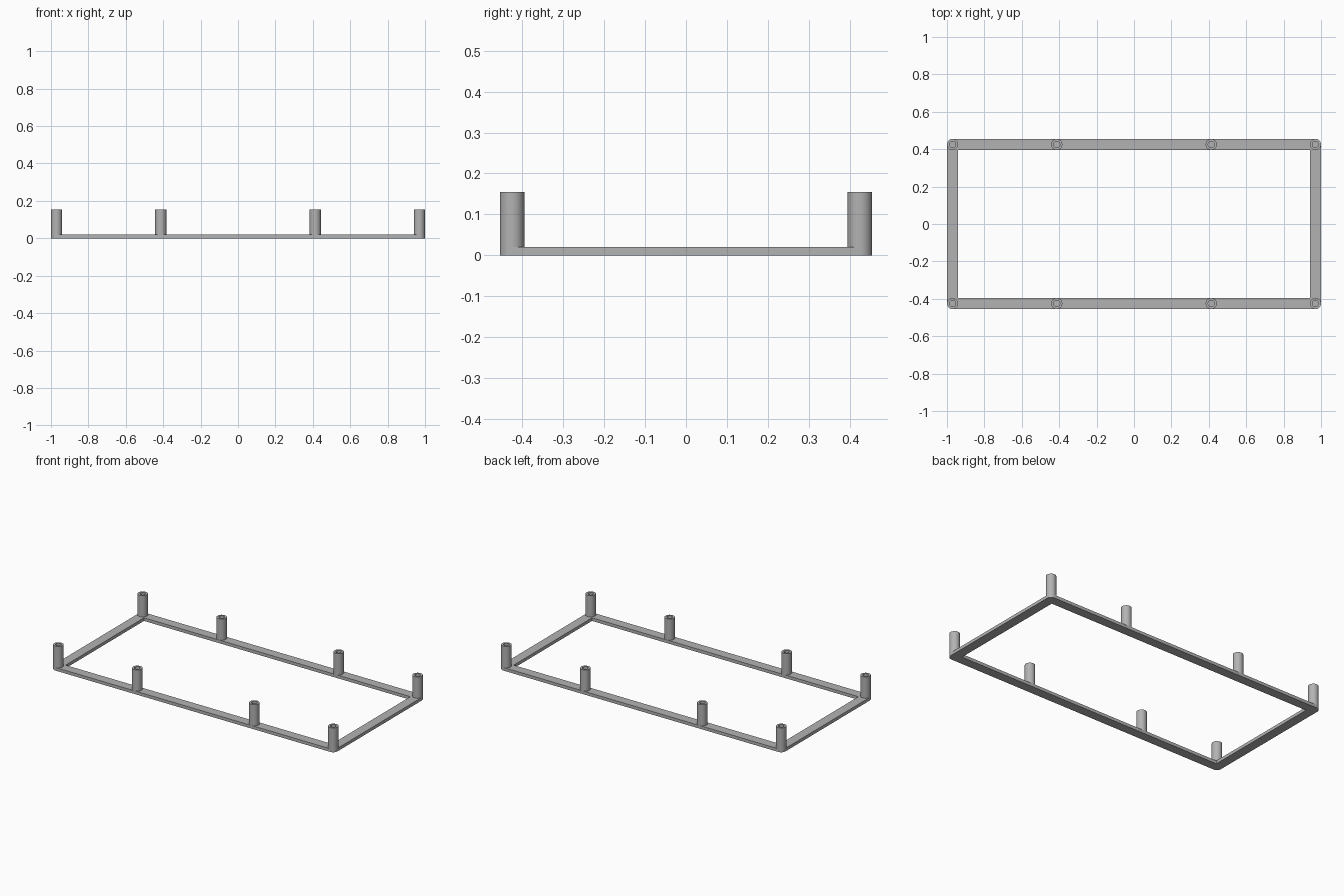
import bpy, bmesh
from math import sin, cos, pi

cube = bpy.data.objects.get("Cube")
if cube:
    bpy.data.objects.remove(cube)

R = 0.03                  # post radius, half the bar width
PX, PY = 0.97, 0.425      # corner post centres
MID_X = 0.413
BAR_H, POST_H, HOLE_R = 0.02, 0.155, 0.017

grey = bpy.data.materials.new("grey_plastic")
grey.use_nodes = True
colour = (0.45, 0.45, 0.45, 1)
grey.diffuse_color = colour
grey.node_tree.nodes["Principled BSDF"].inputs["Base Color"].default_value = colour


def finish(bm, name, location=(0, 0, 0)):
    bmesh.ops.recalc_face_normals(bm, faces=bm.faces)
    mesh = bpy.data.meshes.new(name)
    bm.to_mesh(mesh)
    bm.free()
    mesh.materials.append(grey)
    obj = bpy.data.objects.new(name, mesh)
    obj.location = location
    bpy.context.collection.objects.link(obj)
    bpy.ops.object.select_all(action='DESELECT')
    obj.select_set(True)
    bpy.context.view_layer.objects.active = obj
    bpy.ops.object.shade_smooth_by_angle(angle=pi / 6)


# Base frame: flat ring with rounded outer corners, extruded upward
def make_frame(steps=8):
    bm = bmesh.new()
    corners = []
    for i, (sx, sy) in enumerate([(1, 1), (-1, 1), (-1, -1), (1, -1)]):
        inner = bm.verts.new((sx * (PX - R), sy * (PY - R), 0))
        angles = [(i + k / steps) * pi / 2 for k in range(steps + 1)]
        arc = [bm.verts.new((sx * PX + R * cos(a), sy * PY + R * sin(a), 0)) for a in angles]
        corners.append((inner, arc))
        bm.faces.new([inner] + arc)
    for i in range(4):
        (in_a, arc_a), (in_b, arc_b) = corners[i], corners[(i + 1) % 4]
        bm.faces.new((in_a, arc_a[-1], arc_b[0], in_b))
    top = bmesh.ops.extrude_face_region(bm, geom=bm.faces[:], use_keep_orig=True)["geom"]
    bmesh.ops.translate(bm, vec=(0, 0, BAR_H),
                        verts=[v for v in top if isinstance(v, bmesh.types.BMVert)])
    finish(bm, "base_frame")


# Hollow post: profile lathed around its own axis, standing on the frame
def make_post(name, x, y, sides=32):
    bm = bmesh.new()
    profile = [(R, BAR_H), (R, POST_H), (HOLE_R, POST_H), (HOLE_R, BAR_H)]
    rings = [[bm.verts.new((r * cos(2 * pi * k / sides), r * sin(2 * pi * k / sides), z))
              for k in range(sides)] for r, z in profile]
    for lower, upper in zip(rings, rings[1:]):
        for k in range(sides):
            n = (k + 1) % sides
            bm.faces.new((lower[k], lower[n], upper[n], upper[k]))
    finish(bm, name, (x, y, 0))


make_frame()
for row, y in (("front", -PY), ("back", PY)):
    for side, s in (("left", 1), ("right", -1)):
        make_post(f"{row}_{side}_corner_post", s * PX, y)
        make_post(f"{row}_{side}_middle_post", s * MID_X, y)
